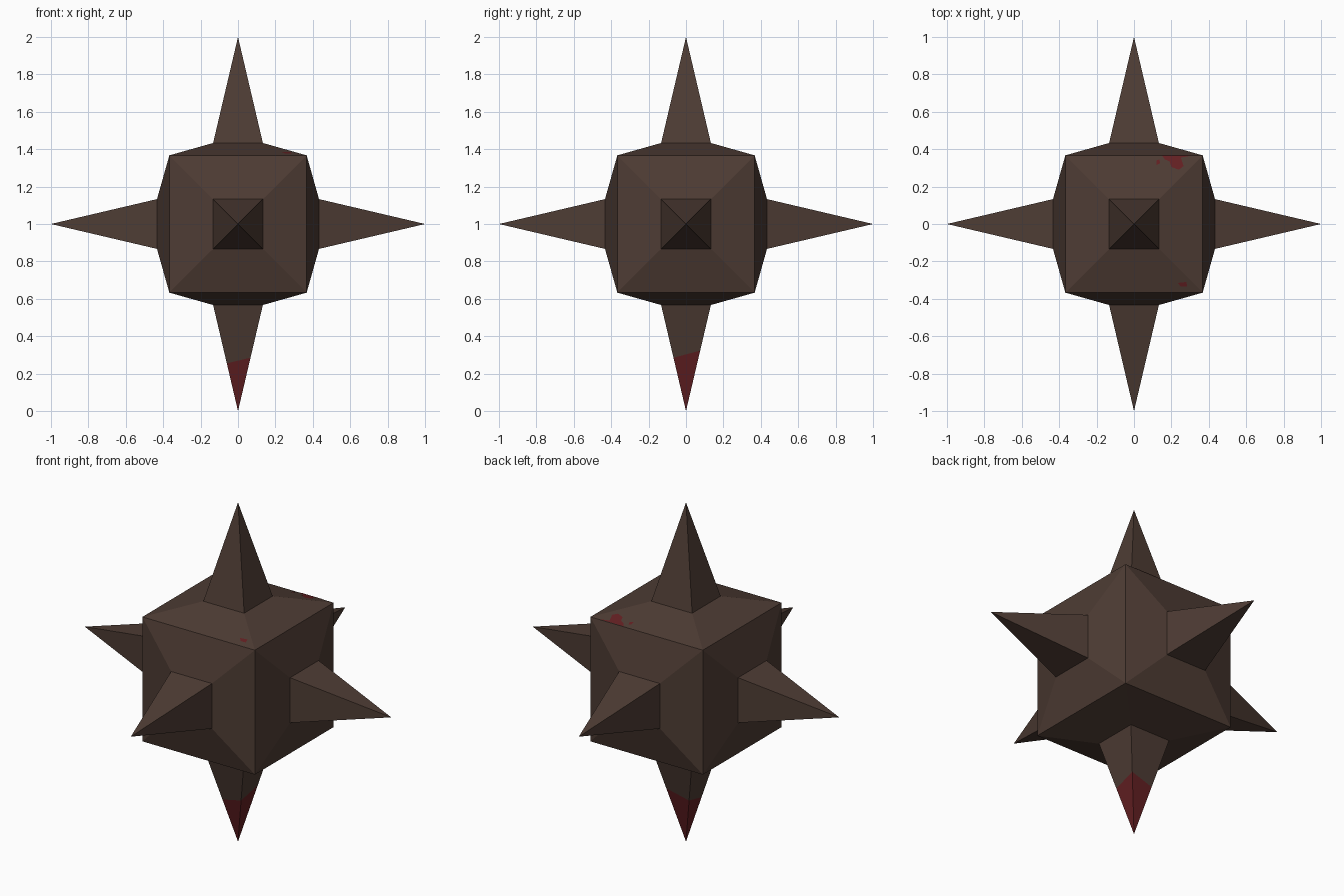
import bpy, bmesh, math
from mathutils import Vector

if "Cube" in bpy.data.objects:
    bpy.data.objects.remove(bpy.data.objects["Cube"])

HALF, CAP, RISE, REACH, MID = 0.367, 0.133, 0.066, 1.0, 1.0


def material(name, rgb):
    m = bpy.data.materials.new(name)
    m.diffuse_color = (*rgb, 1)
    m.use_nodes = True
    m.node_tree.nodes["Principled BSDF"].inputs["Base Color"].default_value = m.diffuse_color
    return m


brown = material("dark_brown", (0.076, 0.045, 0.034))
red = material("dried_red", (0.125, 0.014, 0.016))


def finish(bm, name, mats):
    mesh = bpy.data.meshes.new(name)
    bm.to_mesh(mesh)
    bm.free()
    for m in mats:
        mesh.materials.append(m)
    obj = bpy.data.objects.new(name, mesh)
    bpy.context.collection.objects.link(obj)
    return obj


# Cube with each face raised to a small square, then drawn out to a spike
bm = bmesh.new()
bmesh.ops.create_cube(bm, size=2 * HALF)
bm.normal_update()
caps = bm.faces[:]
bmesh.ops.inset_individual(bm, faces=caps, thickness=HALF - CAP, depth=RISE,
                           use_even_offset=True)
bm.normal_update()
bmesh.ops.poke(bm, faces=caps, offset=REACH - HALF - RISE)
bmesh.ops.translate(bm, verts=bm.verts, vec=(0, 0, MID))

# Red tip on the lower spike, cut along a slightly tilted plane
origin, normal = Vector((0, 0, 0.285)), Vector((-0.25, -0.25, 1)).normalized()
bmesh.ops.bisect_plane(bm, geom=bm.verts[:] + bm.edges[:] + bm.faces[:],
                       plane_co=origin, plane_no=normal)
for f in bm.faces:
    f.material_index = int((f.calc_center_median() - origin).dot(normal) < 0)
bm.normal_update()
finish(bm, "spiked_body", [brown, red])


# Red stains lying on the sloping top facets
def stain(name, outline):
    bm = bmesh.new()
    verts = []
    for x, y in outline:
        z = MID + HALF + RISE - (abs(y) - CAP) * RISE / (HALF - CAP)
        verts.append(bm.verts.new((x, y, z + 0.002)))
    f = bm.faces.new(verts)
    f.normal_update()
    if f.normal.z < 0:
        f.normal_flip()
    finish(bm, name, [red])


stain("back_stain", [(0.15, 0.366), (0.31, 0.366), (0.25, 0.355), (0.265, 0.31),
                     (0.24, 0.29), (0.20, 0.305), (0.19, 0.335), (0.165, 0.345)])
stain("back_speck", [(0.12, 0.315), (0.14, 0.325), (0.135, 0.345), (0.12, 0.34)])
stain("front_stain", [(0.235, -0.315), (0.28, -0.31), (0.285, -0.335), (0.25, -0.335)])
